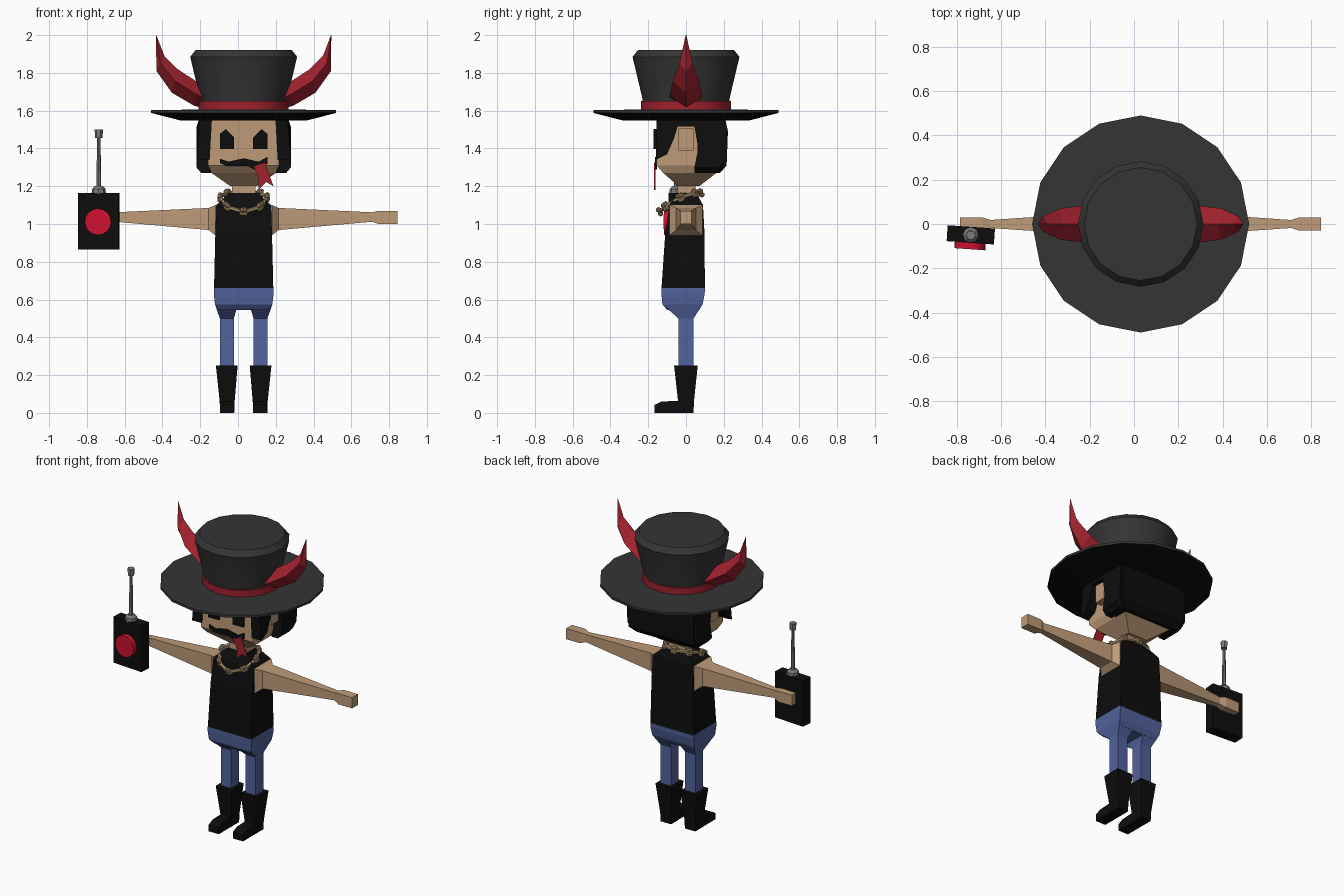
import bpy, bmesh, math
from mathutils import Vector, Matrix

if "Cube" in bpy.data.objects:
    bpy.data.objects.remove(bpy.data.objects["Cube"], do_unlink=True)

CX = 0.03  # centre line of the figure


def material(name, rgb):
    m = bpy.data.materials.new(name)
    m.use_nodes = True
    m.diffuse_color = (*rgb, 1)
    m.node_tree.nodes["Principled BSDF"].inputs["Base Color"].default_value = (*rgb, 1)
    return m


BLACK = material("black", (0.004, 0.004, 0.004))
FELT = material("dark grey felt", (0.035, 0.035, 0.035))
SKIN = material("skin", (0.52, 0.33, 0.19))
BLUE = material("denim blue", (0.085, 0.125, 0.34))
CRIMSON = material("crimson", (0.36, 0.016, 0.028))
RED = material("bright red", (0.62, 0.006, 0.03))
GREY = material("metal grey", (0.2, 0.2, 0.2))
BONE = material("bone", (0.42, 0.29, 0.15))


def finish(name, bm, mat, smooth=0):
    bmesh.ops.recalc_face_normals(bm, faces=bm.faces)
    me = bpy.data.meshes.new(name)
    bm.to_mesh(me)
    bm.free()
    me.materials.append(mat)
    if smooth:
        me.shade_smooth()
        me.set_sharp_from_angle(angle=math.radians(smooth))
    ob = bpy.data.objects.new(name, me)
    bpy.context.collection.objects.link(ob)
    return ob


def loft(name, rings, mat, smooth=0):
    """Skin equal-length point rings and cap both ends."""
    bm = bmesh.new()
    vs = [[bm.verts.new(p) for p in r] for r in rings]
    n = len(vs[0])
    for a, b in zip(vs, vs[1:]):
        for i in range(n):
            j = (i + 1) % n
            bm.faces.new((a[i], a[j], b[j], b[i]))
    bm.faces.new(vs[0])
    bm.faces.new(vs[-1])
    return finish(name, bm, mat, smooth)


def level(z, x0, x1, y0, y1):
    return [(x0, y0, z), (x1, y0, z), (x1, y1, z), (x0, y1, z)]


def stack(name, levels, mat):
    """Rectangular sections (z, half width, front y, back y) on the centre line."""
    return loft(name, [level(z, CX - h, CX + h, a, b) for z, h, a, b in levels], mat)


def box(name, x0, x1, y0, y1, z0, z1, mat):
    return loft(name, [level(z0, x0, x1, y0, y1), level(z1, x0, x1, y0, y1)], mat)


def turned(name, profile, mat, n=16, at=(CX, 0, 0), smooth=30):
    """Solid of revolution from (radius, z) pairs."""
    rings = [[(at[0] + r * math.cos(t), at[1] + r * math.sin(t), at[2] + z)
              for t in (2 * math.pi * i / n for i in range(n))] for r, z in profile]
    return loft(name, rings, mat, smooth)


def plate(name, outline, y0, y1, mat, side=1):
    """Front-facing outline in x and z, given thickness along y."""
    return loft(name, [[(CX + side * x, y, z) for x, z in outline] for y in (y0, y1)], mat)


# Hat
brim = turned("hat_brim", [(0.33, 1.547), (0.49, 1.588), (0.49, 1.603), (0.23, 1.606)], FELT)
brim.data.materials.append(BLACK)
for p in brim.data.polygons:
    p.material_index = 1 if p.normal.z < -0.3 else 0
turned("hat_crown", [(0.225, 1.6), (0.232, 1.67), (0.283, 1.885), (0.255, 1.92)], FELT)
turned("hat_band", [(0.238, 1.603), (0.239, 1.65)], CRIMSON)

# Horns: diamond sections of (inner x, z, outer x, z, half depth)
for s, side in ((1, "left"), (-1, "right")):
    rings = []
    for xi, zi, xo, zo, w in ((0.19, 1.71, 0.2, 1.61, 0.085), (0.235, 1.745, 0.26, 1.625, 0.085),
                              (0.35, 1.82, 0.38, 1.695, 0.07), (0.42, 1.89, 0.462, 1.81, 0.035),
                              (0.462, 2.0, 0.464, 1.998, 0.002)):
        xm, zm = (xi + xo) / 2, (zi + zo) / 2
        rings.append([(CX + s * xi, 0, zi), (CX + s * xm, w, zm),
                      (CX + s * xo, 0, zo), (CX + s * xm, -w, zm)])
    loft(side + "_horn", rings, CRIMSON)

# Head, neck and hair
stack("head", [(1.2, 0.07, -0.04, 0.07), (1.27, 0.17, -0.12, 0.16),
               (1.31, 0.188, -0.155, 0.18), (1.57, 0.188, -0.155, 0.18)], SKIN)
stack("neck", [(1.1, 0.063, -0.045, 0.05), (1.22, 0.063, -0.045, 0.05)], SKIN)
hair = stack("hair_back", [(1.27, 0.2, 0.07, 0.18), (1.31, 0.235, 0.06, 0.215),
                           (1.49, 0.24, 0.06, 0.222), (1.57, 0.21, 0.05, 0.205)], BLACK)
side_hair = [(-0.155, 1.565), (-0.16, 1.34), (-0.10, 1.37), (-0.065, 1.45), (-0.045, 1.515),
             (0.045, 1.515), (0.065, 1.4), (0.045, 1.27), (0.17, 1.27), (0.205, 1.33),
             (0.21, 1.5), (0.2, 1.565)]
for s, side in ((1, "left"), (-1, "right")):
    loft(side + "_hair", [[(CX + s * x * (1 if z < 1.52 else 0.93), y, z + dz * (z < 1.3))
                           for y, z in side_hair]
                          for x, dz in ((0.18, 0), (0.225, 0), (0.25, 0.03))], BLACK)
    a, b = sorted((CX + s * 0.17, CX + s * 0.235))
    box(side + "_ear", a, b, -0.04, 0.04, 1.39, 1.505, SKIN)
    # Eyes
    plate(side + "_eye", [(0.125, 1.398), (0.125, 1.478), (0.095, 1.502), (0.05, 1.458),
                          (0.05, 1.398)], -0.172, -0.15, BLACK, s)

# Mouth and forked tongue
plate("mouth", [(-0.125, 1.345), (-0.08, 1.33), (0, 1.348), (0.08, 1.33), (0.125, 1.355),
                (0.125, 1.318), (0.06, 1.288), (0.02, 1.308), (-0.02, 1.308), (-0.09, 1.308),
                (-0.125, 1.322)], -0.163, -0.154, BLACK)
plate("tongue", [(0.055, 1.305), (0.112, 1.325), (0.158, 1.2), (0.12, 1.222), (0.078, 1.18),
                 (0.08, 1.24)], -0.169, -0.162, CRIMSON)

# Shirt and trousers
stack("shirt", [(0.655, 0.157, -0.13, 0.1), (0.95, 0.15, -0.11, 0.098), (1.1, 0.145, -0.087, 0.09),
                (1.165, 0.075, -0.05, 0.055)], BLACK)
stack("hips", [(0.545, 0.125, -0.1, 0.07), (0.575, 0.152, -0.125, 0.088),
               (0.63, 0.158, -0.13, 0.099), (0.66, 0.158, -0.131, 0.1)], BLUE)
for s, side in ((1, "left"), (-1, "right")):
    def leg_level(z, x0, x1, y0, y1):
        return level(z, CX + s * x0, CX + s * x1, y0, y1)

    loft(side + "_leg", [leg_level(0.2, 0.052, 0.126, -0.04, 0.04),
                         leg_level(0.5, 0.052, 0.126, -0.04, 0.04),
                         leg_level(0.575, 0.03, 0.152, -0.125, 0.088)], BLUE)
    # Boots
    loft(side + "_boot", [leg_level(0, 0.05, 0.125, -0.04, 0.04),
                          leg_level(0.06, 0.048, 0.127, -0.042, 0.042),
                          leg_level(0.25, 0.032, 0.147, -0.063, 0.062)], BLACK)
    toe = [(0.0, 0), (-0.168, 0), (-0.168, 0.042), (-0.13, 0.06), (0.0, 0.066)]
    loft(side + "_toe", [[(CX + s * x, y, z) for y, z in toe] for x in (0.051, 0.124)], BLACK)

    # Arm sections of (x, half depth, low z, high z)
    arm = [(0.12, 0.087, 0.935, 1.1), (0.15, 0.087, 0.94, 1.1), (0.185, 0.052, 0.968, 1.085),
           (0.68, 0.018, 1.012, 1.062), (0.715, 0.03, 1.0, 1.07), (0.815, 0.03, 1.0, 1.07)]
    loft(side + "_arm", [[(CX + s * x, -w, a), (CX + s * x, w, a), (CX + s * x, w, b),
                          (CX + s * x, -w, b)] for x, w, a, b in arm], SKIN)


# Bone necklace: each bone is a shaft with two knobs at each end
def collar(t):
    front = (1 - math.sin(t)) / 2
    return Vector((CX + 0.125 * math.cos(t), -0.03 + 0.11 * math.sin(t),
                   1.165 - 0.1 * front ** 2))


bm = bmesh.new()
COUNT = 8
for i in range(COUNT):
    a, b = (collar(2 * math.pi * (i + k) / COUNT) for k in (0.08, 0.92))
    d = (b - a).normalized()
    turn = d.to_track_quat("Z", "Y").to_matrix().to_4x4()
    bmesh.ops.create_cone(bm, cap_ends=True, segments=6, radius1=0.011, radius2=0.011,
                          depth=(b - a).length, matrix=Matrix.Translation((a + b) / 2) @ turn)
    across = d.cross(Vector((0, -0.5, 1))).cross(d).normalized() * 0.011
    for p in (a, b):
        for k in (-1, 1):
            bmesh.ops.create_icosphere(bm, subdivisions=1, radius=0.016,
                                       matrix=Matrix.Translation(p + k * across))
finish("bone_necklace", bm, BONE)

# Remote control, turned slightly
RX, RY = -0.737, -0.05
parts = [box("remote_case", RX - 0.107, RX + 0.107, RY - 0.035, RY + 0.037, 0.865, 1.165, BLACK),
         turned("antenna_base", [(0.038, 1.16), (0.036, 1.185), (0.022, 1.2)], GREY, 8, (RX, RY, 0)),
         turned("antenna_rod", [(0.013, 1.19), (0.009, 1.46)], GREY, 8, (RX, RY, 0)),
         turned("antenna_tip", [(0.02, 1.455), (0.022, 1.5)], GREY, 6, (RX, RY, 0))]
button = [[(RX + 0.07 * math.cos(math.pi * i / 8), y, 1.012 + 0.07 * math.sin(math.pi * i / 8))
           for i in range(16)] for y in (RY - 0.03, RY - 0.064)]
parts.append(loft("remote_button", button, RED, 30))
pivot = Vector((RX, RY, 0))
for ob in parts:
    ob.data.transform(Matrix.Translation(pivot) @ Matrix.Rotation(math.radians(-4), 4, "Z")
                      @ Matrix.Translation(-pivot))
